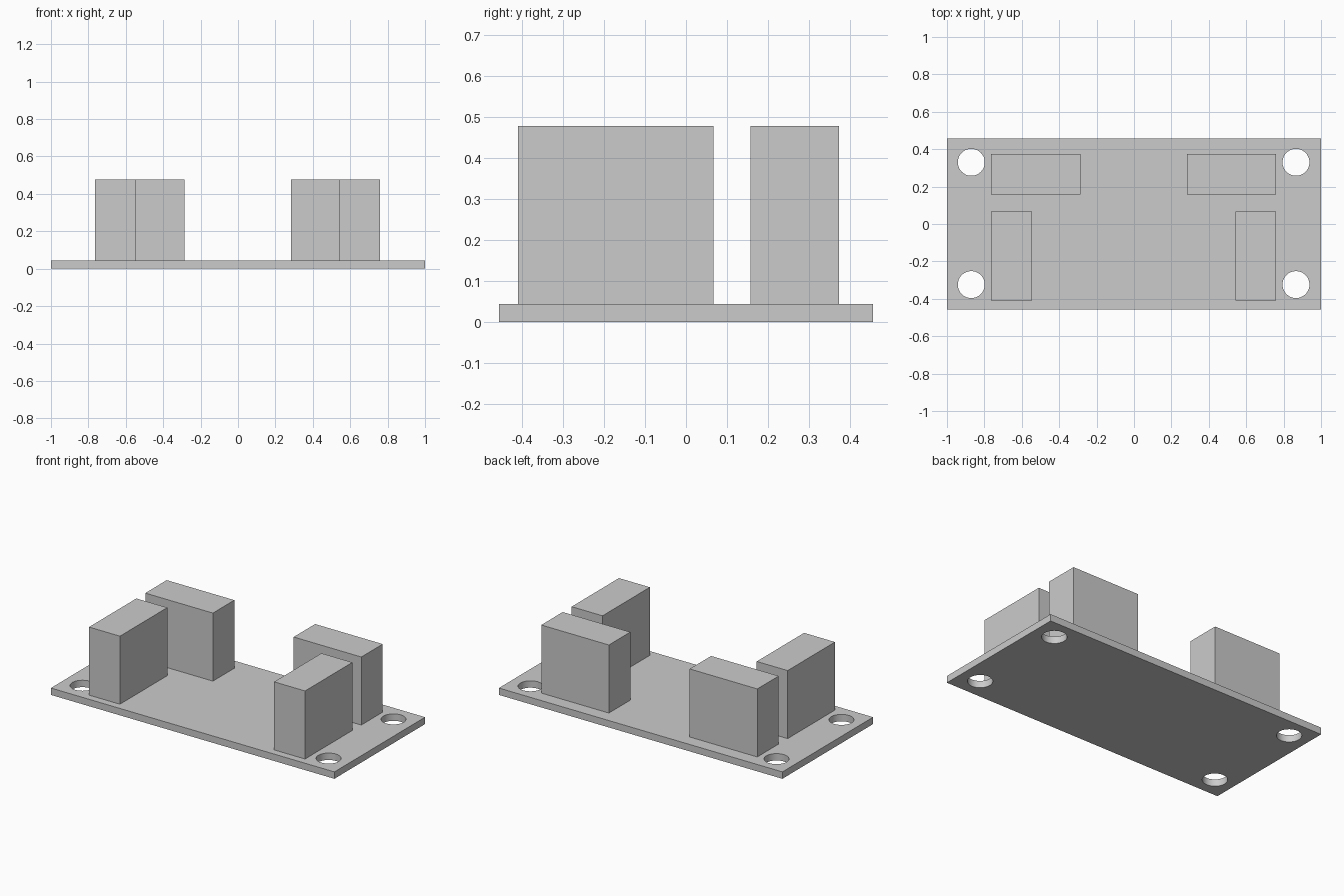
import bpy

cube = bpy.data.objects.get("Cube")
if cube:
    bpy.data.objects.remove(cube, do_unlink=True)

# Single plain grey
grey = bpy.data.materials.new("plain_grey")
grey.use_nodes = True
colour = (0.6, 0.6, 0.6, 1)
grey.diffuse_color = colour
grey.node_tree.nodes["Principled BSDF"].inputs["Base Color"].default_value = colour

THICK = 0.044    # base plate thickness
TOP = 0.478      # top of the blocks
SHIFT = -0.002   # slight sideways offset of the layout


def box(name, x, y, z):
    """Box from (min, max) ranges."""
    bpy.ops.mesh.primitive_cube_add(size=1, location=[sum(r) / 2 for r in (x, y, z)])
    ob = bpy.context.object
    ob.name = name
    ob.scale = [r[1] - r[0] for r in (x, y, z)]
    bpy.ops.object.transform_apply(location=False, rotation=False, scale=True)
    ob.data.materials.append(grey)
    return ob


# Base plate with four mounting holes
plate = box("base_plate", (-1, 1), (-0.457, 0.457), (0, THICK))
for x in (-0.868, 0.868):
    for y in (-0.324, 0.33):
        bpy.ops.mesh.primitive_cylinder_add(
            vertices=64, radius=0.072, depth=0.2, location=(x + SHIFT, y, THICK / 2))
        cutter = bpy.context.object
        cutter.name = "hole_cutter"
        cutter.data.materials.append(grey)
        mod = plate.modifiers.new("mounting_hole", "BOOLEAN")
        mod.operation = "DIFFERENCE"
        mod.solver = "EXACT"
        mod.object = cutter
        bpy.context.view_layer.objects.active = plate
        bpy.ops.object.modifier_apply(modifier=mod.name)
        bpy.data.objects.remove(cutter, do_unlink=True)

bpy.ops.object.select_all(action="DESELECT")
plate.select_set(True)
bpy.context.view_layer.objects.active = plate
bpy.ops.object.shade_smooth_by_angle()

# Upright blocks, mirrored on both sides
for side, s in (("left", 1), ("right", -1)):
    for part, inner, y in (("back_block", 0.285, (0.157, 0.373)),
                           ("side_block", 0.544, (-0.41, 0.067))):
        x = sorted((s * inner + SHIFT, s * 0.762 + SHIFT))
        box(f"{side}_{part}", x, y, (THICK, TOP))
